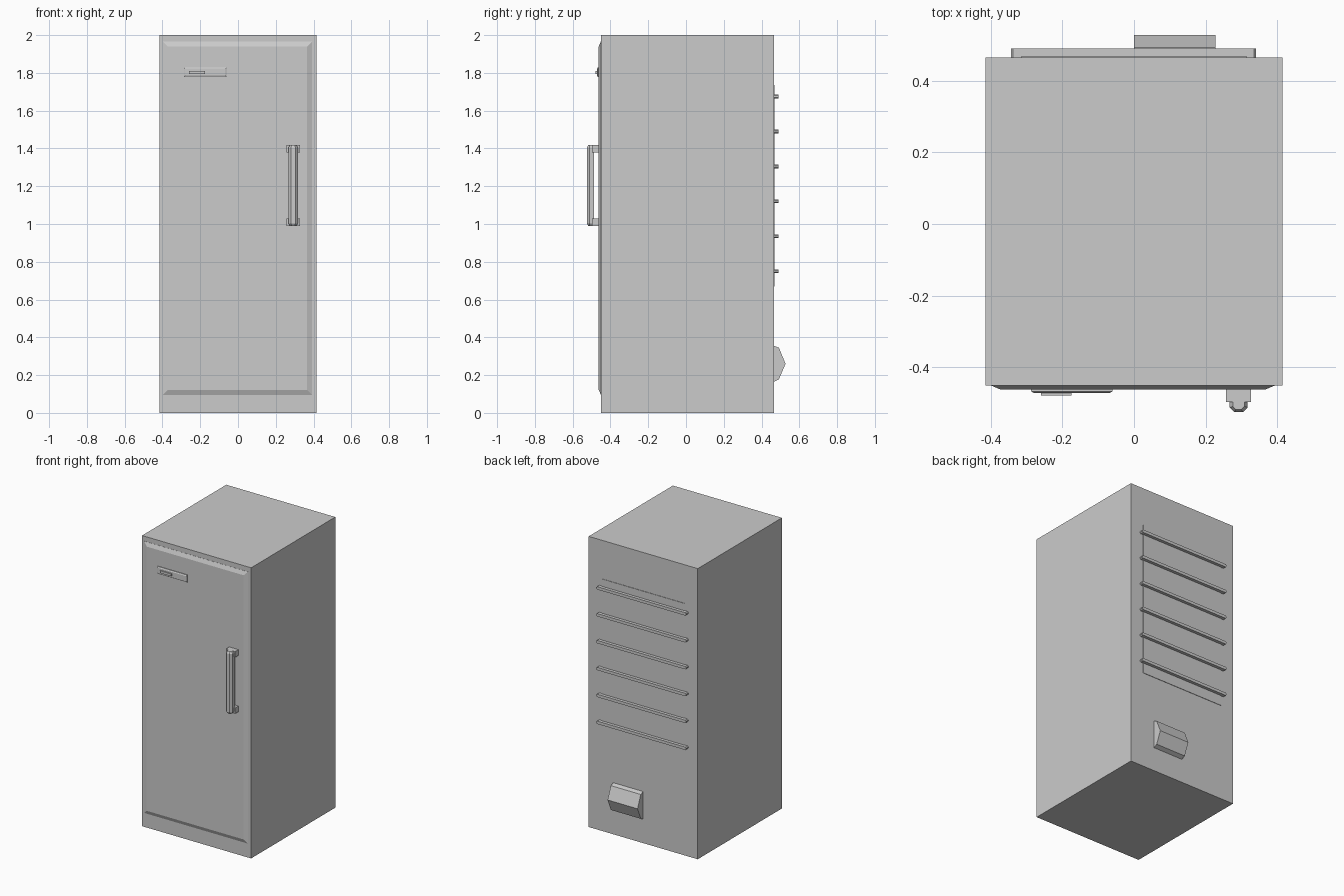
import bpy
import bmesh
from mathutils import Vector

cube = bpy.data.objects.get("Cube")
if cube:
    bpy.data.objects.remove(cube, do_unlink=True)

grey = bpy.data.materials.new("light grey enamel")
grey.use_nodes = True
grey.diffuse_color = (0.6, 0.6, 0.6, 1)
grey.node_tree.nodes["Principled BSDF"].inputs["Base Color"].default_value = (0.6, 0.6, 0.6, 1)


def finish(name, bm):
    bmesh.ops.recalc_face_normals(bm, faces=bm.faces)
    mesh = bpy.data.meshes.new(name)
    bm.to_mesh(mesh)
    bm.free()
    mesh.materials.append(grey)
    obj = bpy.data.objects.new(name, mesh)
    bpy.context.collection.objects.link(obj)
    return obj


def box(name, x, y, z, bevel=0, pick=None):
    """Box from (min, max) ranges; pick chooses the edges to chamfer."""
    bm = bmesh.new()
    bmesh.ops.create_cube(bm, size=1)
    for v in bm.verts:
        v.co = Vector([r[0] + (c + 0.5) * (r[1] - r[0]) for c, r in zip(v.co, (x, y, z))])
    if bevel:
        edges = [e for e in bm.edges if pick(e)]
        bmesh.ops.bevel(bm, geom=edges, offset=bevel, segments=1, affect='EDGES')
    return finish(name, bm)


def loft(name, rings):
    """Solid through a list of equal-length point rings, capped at both ends."""
    bm = bmesh.new()
    loops = [[bm.verts.new(p) for p in ring] for ring in rings]
    for a, b in zip(loops, loops[1:]):
        for i in range(len(a)):
            j = (i + 1) % len(a)
            bm.faces.new((a[i], a[j], b[j], b[i]))
    bm.faces.new(loops[0])
    bm.faces.new(loops[-1])
    return finish(name, bm)


def rect(x, z, y, inset=0):
    x0, x1, z0, z1 = x[0] + inset, x[1] - inset, z[0] + inset, z[1] - inset
    return [(x0, y, z0), (x1, y, z0), (x1, y, z1), (x0, y, z1)]


def along_y(e):
    d = e.verts[0].co - e.verts[1].co
    return abs(d.x) + abs(d.z) < 1e-5


# Cabinet and chamfered door
box("cabinet", (-0.415, 0.415), (-0.45, 0.465), (0, 2))
door_x, door_z = (-0.398, 0.392), (0.096, 1.966)
loft("door", [rect(door_x, door_z, -0.449), rect(door_x, door_z, -0.451),
              rect(door_x, door_z, -0.462, 0.026)])

# Badge plate with a raised blank bar
badge_x, badge_z = (-0.287, -0.06), (1.779, 1.829)
loft("badge_plate", [rect(badge_x, badge_z, -0.461), rect(badge_x, badge_z, -0.467),
                     rect(badge_x, badge_z, -0.471, 0.007)])
box("badge_bar", (-0.26, -0.174), (-0.479, -0.47), (1.795, 1.811))

# Handle brackets and faceted grip with tapered ends
for name, z in (("handle_lower_bracket", 0.99), ("handle_upper_bracket", 1.378)):
    box(name, (0.257, 0.327), (-0.497, -0.46), (z, z + 0.04))
outline = [(-0.025, 0.015), (-0.025, -0.009), (-0.012, -0.022),
           (0.012, -0.022), (0.025, -0.009), (0.025, 0.015)]
loft("handle_grip", [[(0.292 + x * s, -0.503 + y * s, z) for x, y in outline]
                     for z, s in ((0.99, 0.65), (1.003, 1), (1.405, 1), (1.418, 0.65))])

# Rear panel and six cooling ribs with clipped ends
box("rear_panel", (-0.315, 0.315), (0.46, 0.468), (0.67, 1.735))
for i in range(6):
    z = 0.75 + i * 0.185
    box(f"rear_rib_{i + 1}", (-0.343, 0.341), (0.46, 0.489), (z - 0.01, z + 0.01), 0.006, along_y)

# Compressor housing
housing = [(0.46, 0.165), (0.465, 0.165), (0.492, 0.178), (0.527, 0.26),
           (0.492, 0.345), (0.465, 0.355), (0.46, 0.355)]
loft("compressor_housing", [[(x, y, z) for y, z in housing] for x in (0, 0.228)])
